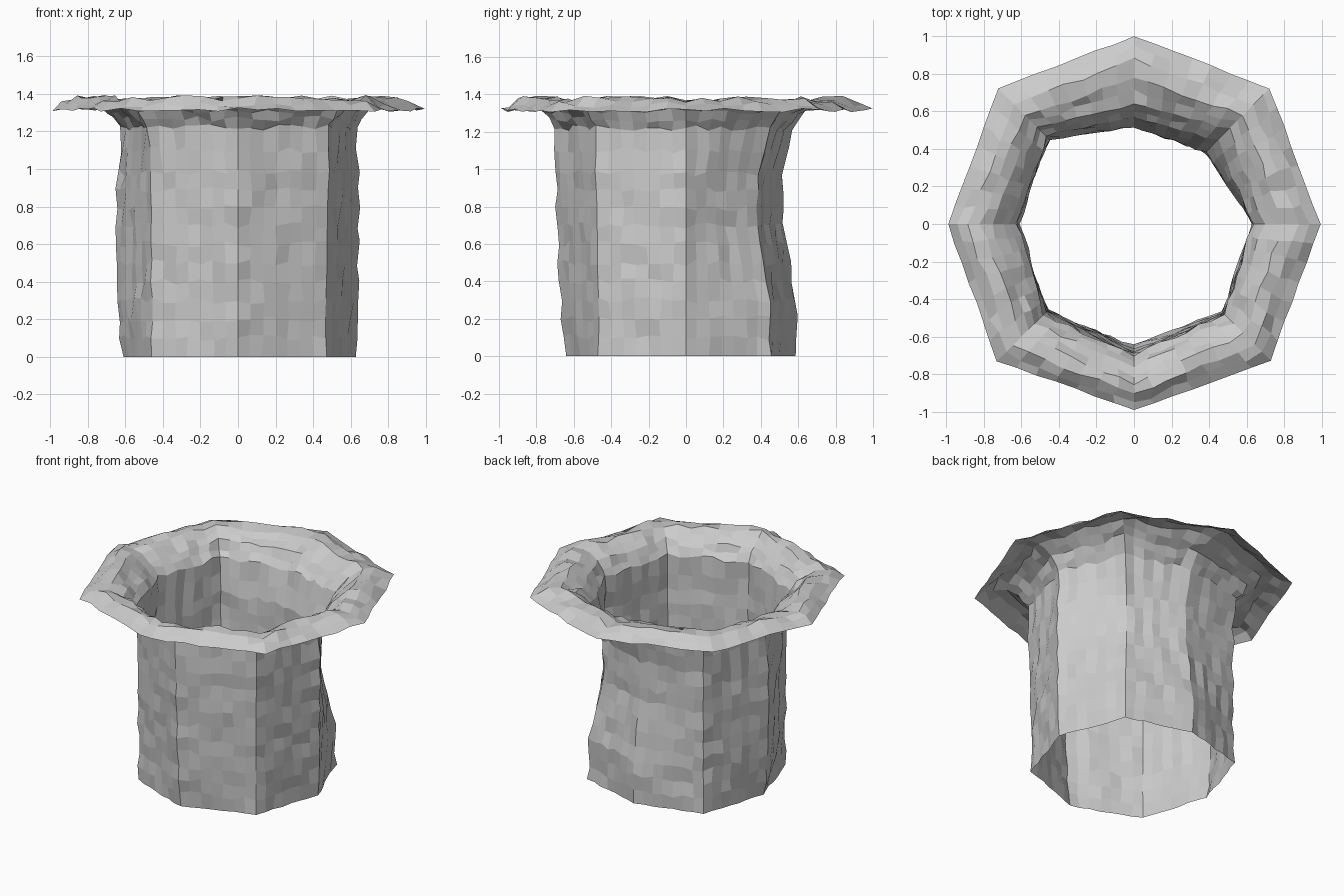
import bpy, bmesh, random
from math import sin, cos, pi

if "Cube" in bpy.data.objects:
    bpy.data.objects.remove(bpy.data.objects["Cube"])

random.seed(7)
SIDES, COLS = 8, 7

# Profile rings: height, then radius of each octagon corner (counter-clockwise from +x)
LEVELS = [
    (0.00, [.63, .64, .59, .65, .61, .65, .65, .66]),
    (0.30, [.64, .63, .59, .64, .65, .65, .67, .67]),
    (0.70, [.64, .54, .52, .64, .65, .65, .69, .68]),
    (0.98, [.64, .54, .52, .64, .64, .66, .70, .68]),
    (1.22, [.63, .63, .57, .66, .62, .68, .70, .68]),
    (1.31, [.69, .72, .64, .73, .70, .75, .76, .74]),
    (1.375, [.80, .82, .77, .82, .82, .84, .85, .83]),
    (1.375, [.87, .90, .87, .90, .89, .92, .91, .91]),
    (1.315, [.99, 1.02, 1.0, 1.02, .99, 1.03, .99, 1.03]),
]
ROWS = [3, 4, 3, 2, 2, 2, 1, 2]


def ring(height, radii, rim, edge):
    """One roughened octagonal ring of points."""
    pts = []
    for s in range(SIDES):
        a, b = s * pi / 4, (s + 1) * pi / 4
        ra, rb = radii[s], radii[(s + 1) % SIDES]
        for c in range(COLS):
            t = c / COLS
            if c and not edge:
                t += random.uniform(-.02, .02)
            x = ra * cos(a) * (1 - t) + rb * cos(b) * t
            y = ra * sin(a) * (1 - t) + rb * sin(b) * t
            k = 1 + random.uniform(-.016, .016) * (0.3 if edge else 1)
            z = height
            if height > 0:
                z += random.uniform(-.018, .018) * (0.6 if edge else 1)
            pts.append((x * k, y * k, z))
    return pts


# Rough flared pot: open tube with a wide drooping brim
bm = bmesh.new()
rings = []
for i, n in enumerate(ROWS):
    (z0, r0), (z1, r1) = LEVELS[i], LEVELS[i + 1]
    last = i == len(ROWS) - 1
    for j in range(n + (1 if last else 0)):
        t = j / n
        radii = [p + (q - p) * t for p, q in zip(r0, r1)]
        pts = ring(z0 + (z1 - z0) * t, radii, i > 4, last and j == n)
        rings.append([bm.verts.new(p) for p in pts])

for lo, hi in zip(rings, rings[1:]):
    for k in range(len(lo)):
        m = (k + 1) % len(lo)
        bm.faces.new((lo[k], lo[m], hi[m], hi[k]))

mesh = bpy.data.meshes.new("flared_pot")
bm.to_mesh(mesh)
bm.free()
pot = bpy.data.objects.new("flared_pot", mesh)
bpy.context.collection.objects.link(pot)
